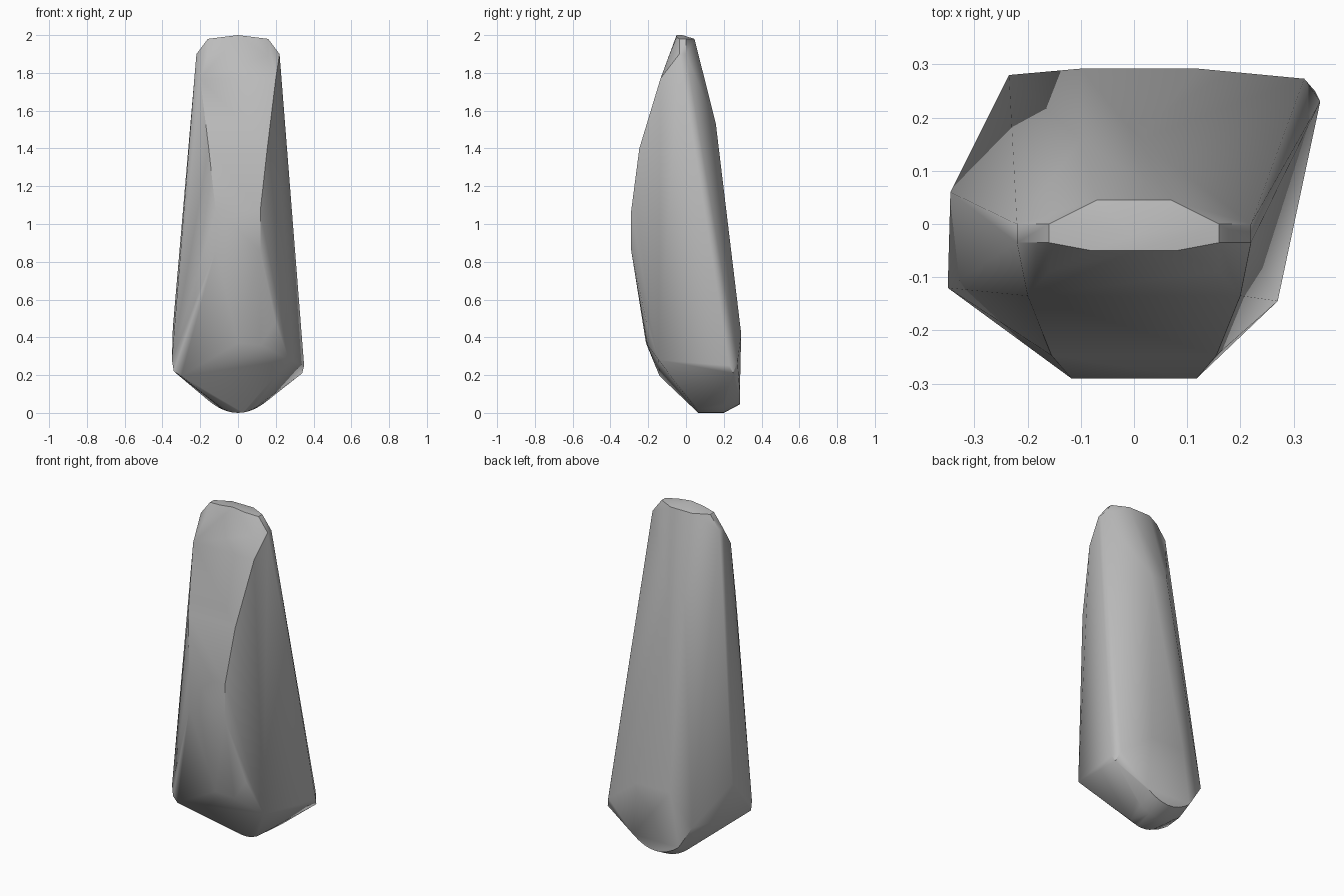
import bpy
import bmesh
import math

# Remove the default object
default_object = bpy.data.objects.get("Cube")
if default_object:
    bpy.data.objects.remove(default_object, do_unlink=True)


def make_material(name, red, green, blue):
    material = bpy.data.materials.new(name)
    material.use_nodes = True
    colour = (red, green, blue, 1)
    material.diffuse_color = colour
    shader = next(node for node in material.node_tree.nodes if node.type == "BSDF_PRINCIPLED")
    shader.inputs["Base Color"].default_value = colour
    return material


def corner(mesh, x, y, z):
    """Add one worked corner of the block."""
    mesh.verts.new((x, y, z))


def pair(mesh, half_width, y, z):
    """Add two corners mirrored across the centre line."""
    for side in (-1, 1):
        corner(mesh, side * half_width, y, z)


def arc(mesh, half_width, y, bottom, rise, steps):
    """Add a shallow rounded edge that curves up at both ends."""
    for step in range(steps + 1):
        position = 2 * step / steps - 1
        corner(mesh, position * half_width, y, bottom + rise * position ** 2)


def add_top_cap(mesh):
    # Crown and its bevelled shoulders
    pair(mesh, 0.08, -0.05, 1.99)
    corner(mesh, 0, -0.05, 2)
    corner(mesh, 0, -0.02, 2)
    pair(mesh, 0.07, 0.045, 1.98)
    for y in (-0.035, 0):
        pair(mesh, 0.16, y, 1.98)
        pair(mesh, 0.22, y, 1.9)


def add_front_ridge(mesh):
    # Upper front face narrows to the forward ridge
    pair(mesh, 0.16, -0.09, 1.89)
    pair(mesh, 0.2, -0.135, 1.77)
    pair(mesh, 0.155, -0.247, 1.4)
    pair(mesh, 0.118, -0.29, 1.07)
    pair(mesh, 0.118, -0.29, 0.86)
    # Lower front face turns under
    corner(mesh, 0.2, -0.21, 0.48)
    corner(mesh, 0.12, -0.205, 0.36)
    corner(mesh, 0, -0.212, 0.37)
    corner(mesh, 0.27, -0.145, 0.28)


def add_right_flank(mesh):
    # Rounded lower corner on the -x side
    corner(mesh, -0.35, -0.12, 0.28)
    corner(mesh, -0.34, -0.125, 0.22)
    corner(mesh, -0.3, -0.14, 0.195)
    corner(mesh, -0.25, -0.13, 0.19)
    corner(mesh, -0.345, 0.06, 0.45)


def add_left_flank(mesh):
    # Sharp lower corner on the +x side
    corner(mesh, 0.35, 0.23, 0.25)
    corner(mesh, 0.34, 0.25, 0.21)
    corner(mesh, 0.32, 0.273, 0.27)


def add_back_face(mesh):
    # Broken back plane and its lower edge
    for x in (-0.1, 0.01):
        corner(mesh, x, 0.158, 1.53)
    for x in (-0.1, 0.12):
        corner(mesh, x, 0.292, 0.42)
    corner(mesh, -0.235, 0.28, 0.24)
    arc(mesh, 0.15, 0.285, 0.045, 0.06, 8)


def add_base(mesh):
    # Rounded foot
    arc(mesh, 0.15, 0.2, 0, 0.06, 10)
    arc(mesh, 0.08, 0.065, 0, 0.02, 6)


def build_block():
    mesh = bmesh.new()
    for add_part in (add_top_cap, add_front_ridge, add_right_flank,
                     add_left_flank, add_back_face, add_base):
        add_part(mesh)

    # Wrap the corners in one faceted skin
    result = bmesh.ops.convex_hull(mesh, input=mesh.verts[:])
    loose = {item for item in result["geom_interior"] + result["geom_unused"]
             if isinstance(item, bmesh.types.BMVert)}
    bmesh.ops.delete(mesh, geom=list(loose), context="VERTS")
    bmesh.ops.dissolve_limit(mesh, angle_limit=math.radians(1),
                             verts=mesh.verts[:], edges=mesh.edges[:])
    bmesh.ops.recalc_face_normals(mesh, faces=mesh.faces[:])

    data = bpy.data.meshes.new("faceted_block")
    mesh.to_mesh(data)
    mesh.free()
    block = bpy.data.objects.new("faceted_block", data)
    bpy.context.collection.objects.link(block)
    return block


block = build_block()
block.data.materials.append(make_material("stone_grey", 0.5, 0.5, 0.5))

# Soften the gentle creases and keep the strong edges
bpy.ops.object.select_all(action="DESELECT")
block.select_set(True)
bpy.context.view_layer.objects.active = block
bpy.ops.object.shade_smooth_by_angle(angle=math.radians(40))
